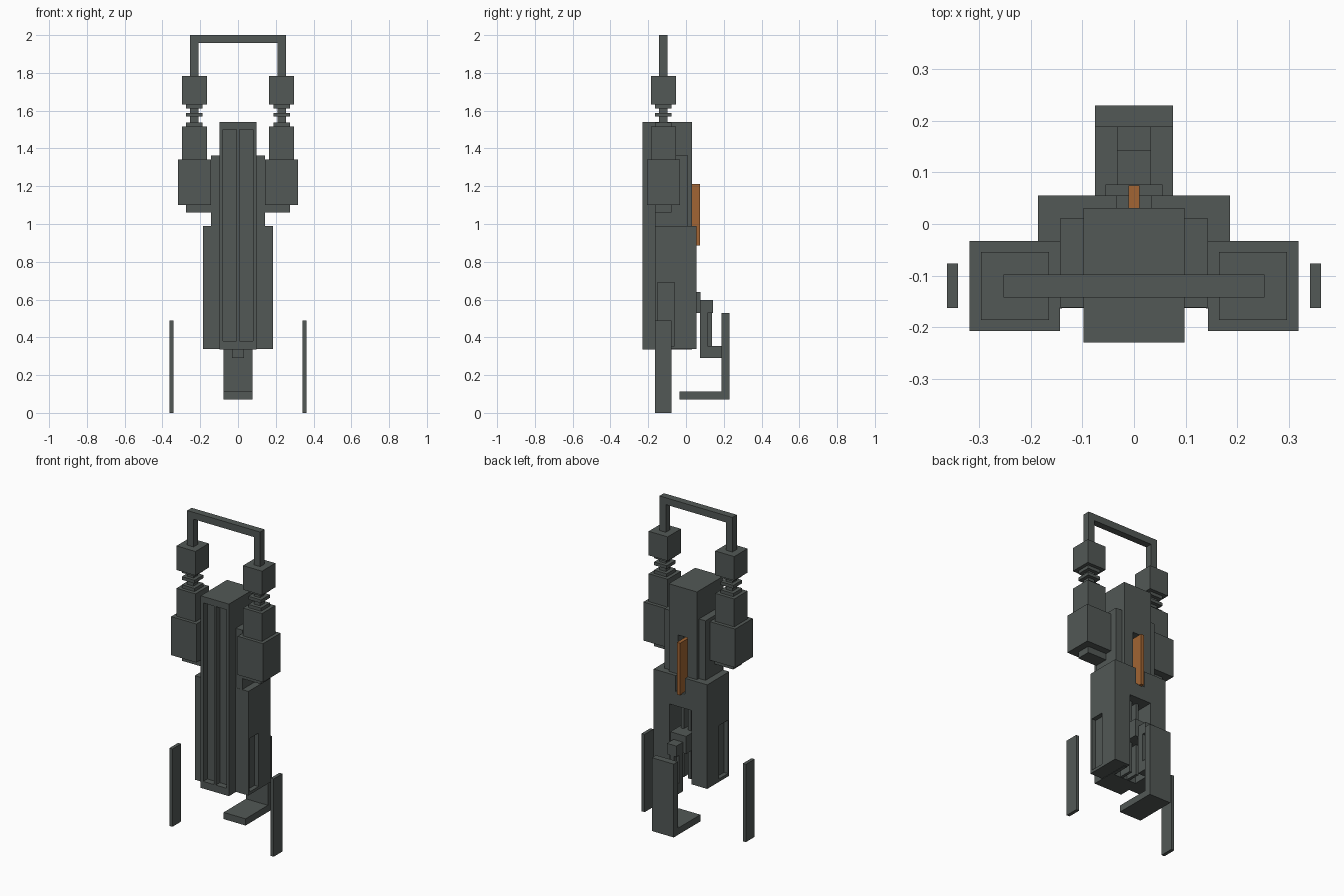
import bpy

cube = bpy.data.objects.get("Cube")
if cube:
    bpy.data.objects.remove(cube, do_unlink=True)


def material(name, rgb):
    m = bpy.data.materials.new(name)
    m.use_nodes = True
    m.diffuse_color = (*rgb, 1)
    bsdf = next(n for n in m.node_tree.nodes if n.type == 'BSDF_PRINCIPLED')
    bsdf.inputs["Base Color"].default_value = (*rgb, 1)
    return m


GREY = material("dark_grey", (0.085, 0.099, 0.093))
ORANGE = material("burnt_orange", (0.36, 0.13, 0.033))


def box(name, x, y, z, mat=GREY):
    """Box from (min, max) ranges; a single x number means symmetric about x = 0."""
    if not isinstance(x, tuple):
        x = (-x, x)
    verts = [(a, b, c) for a in x for b in y for c in z]
    faces = [(0, 1, 3, 2), (4, 6, 7, 5), (0, 4, 5, 1),
             (2, 3, 7, 6), (0, 2, 6, 4), (1, 5, 7, 3)]
    me = bpy.data.meshes.new(name)
    me.from_pydata(verts, [], faces)
    me.materials.append(mat)
    ob = bpy.data.objects.new(name, me)
    bpy.context.collection.objects.link(ob)
    return ob


def pair(name, x, y, z):
    box("left_" + name, x, y, z)
    box("right_" + name, (-x[1], -x[0]), y, z)


def cut(targets, x, y, z):
    """Cut a box-shaped pocket out of each target."""
    cutter = box("cutter", x, y, z)
    cutter.hide_render = True
    for ob in targets:
        mod = ob.modifiers.new("pocket", 'BOOLEAN')
        mod.operation = 'DIFFERENCE'
        mod.solver = 'EXACT'
        mod.object = cutter
        bpy.context.view_layer.objects.active = ob
        bpy.ops.object.modifier_apply(modifier=mod.name)
    bpy.data.objects.remove(cutter, do_unlink=True)


# Central column and stepped body around it
column = box("central_column", 0.098, (-0.23, 0.031), (0.335, 1.54))
body = box("lower_body", 0.186, (-0.163, 0.055), (0.337, 0.99))
shoulder = box("upper_body", 0.143, (-0.162, 0.011), (0.95, 1.363))

# Front grooves and side panel recesses
for s in (-1, 1):
    xs = sorted((s * 0.007, s * 0.08))
    cut([column], tuple(xs), (-0.3, -0.19), (0.38, 1.5))
    xs = sorted((s * 0.158, s * 0.25))
    cut([body], tuple(xs), (-0.15, -0.062), (0.355, 0.69))

# Rear slot for the orange lever, and the rear trigger well open below
cut([column, body, shoulder], 0.033, (-0.02, 0.2), (0.89, 1.235))
cut([column, body], 0.077, (-0.08, 0.2), (0.2, 0.8))
box("lever", 0.011, (-0.018, 0.075), (0.885, 1.212), ORANGE)
pair("well_rail", (0.015, 0.033), (-0.08, 0.0), (0.337, 0.8))

# Trigger mechanism
box("trigger_mount", 0.055, (-0.08, 0.077), (0.53, 0.64))
box("trigger_head", 0.033, (0.07, 0.142), (0.53, 0.598))
box("trigger_stem", 0.033, (0.075, 0.115), (0.32, 0.54))
box("trigger_blade", 0.015, (0.11, 0.138), (0.34, 0.54))
box("trigger_bracket", 0.033, (0.075, 0.19), (0.29, 0.355))

# L-shaped stock plate
box("stock_back_plate", 0.076, (0.188, 0.23), (0.07, 0.53))
box("stock_foot_plate", 0.076, (-0.034, 0.188), (0.07, 0.112))

# Side pods, stacked on a common axis: name, half width, z range
CX, CY = 0.231, -0.12
STACK = [("pod_foot", 0.044, 1.06, 1.10),
         ("pod_block", 0.0875, 1.10, 1.342),
         ("pod_collar", 0.066, 1.342, 1.517),
         ("pod_neck", 0.022, 1.517, 1.632),
         ("neck_ring_low", 0.044, 1.517, 1.537),
         ("neck_ring_mid", 0.044, 1.568, 1.588),
         ("neck_ring_high", 0.044, 1.612, 1.632),
         ("pod_cap", 0.066, 1.632, 1.783),
         ("handle_post", 0.022, 1.783, 1.957)]
for name, h, z0, z1 in STACK:
    pair(name, (CX - h, CX + h), (CY - h, CY + h), (z0, z1))
pair("pod_foot_link", (0.14, 0.19), (CY - 0.044, CY + 0.044), (1.06, 1.10))
box("handle_bar", CX + 0.022, (CY - 0.022, CY + 0.022), (1.957, 2.0))

# Detached side panels
pair("side_panel", (0.341, 0.362), (-0.163, -0.077), (0.0, 0.488))
